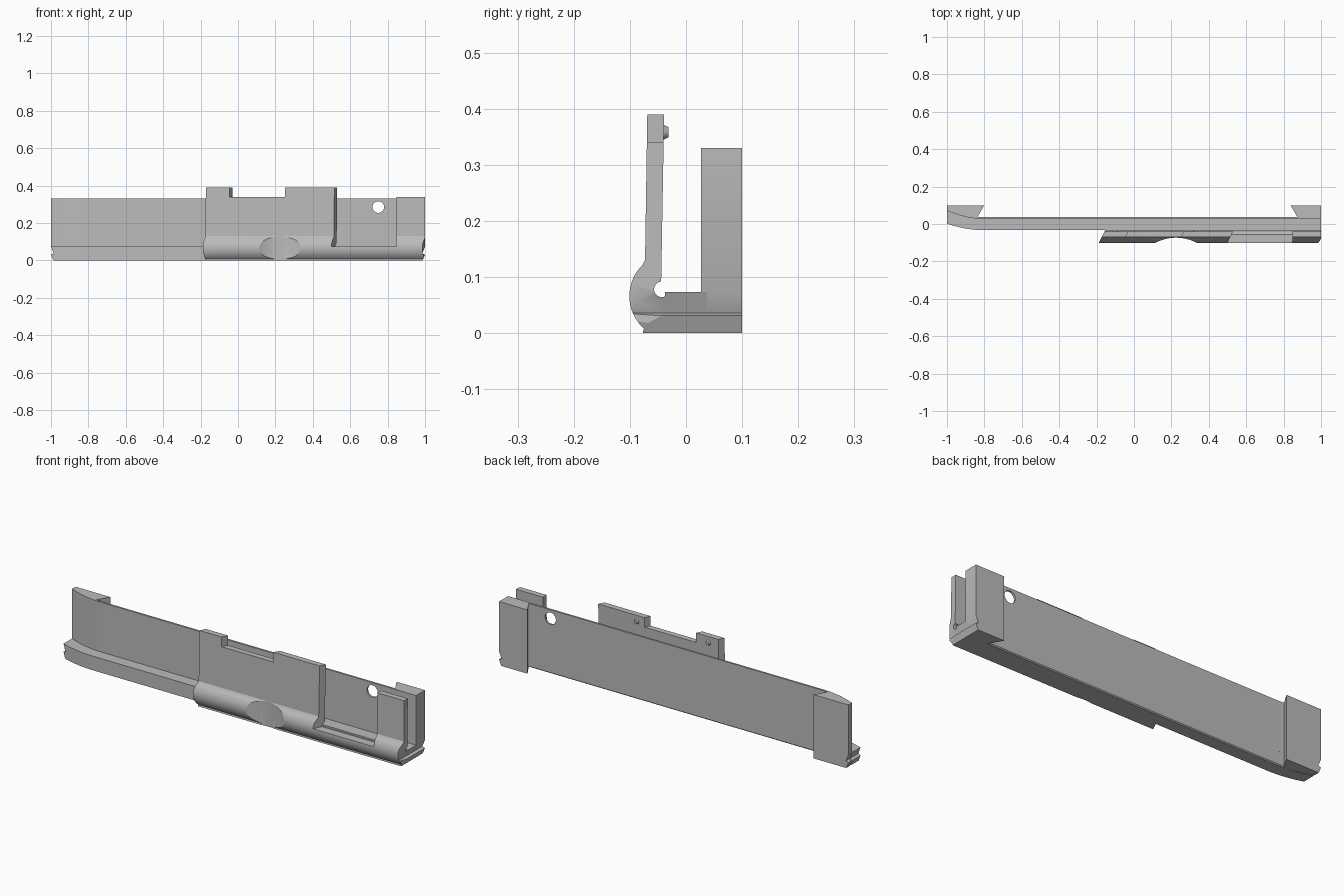
import bpy, bmesh, math
from mathutils import Matrix

cube = bpy.data.objects.get("Cube")
if cube:
    bpy.data.objects.remove(cube, do_unlink=True)

grey = bpy.data.materials.new("plain grey")
grey.use_nodes = True
grey.diffuse_color = (0.5, 0.5, 0.5, 1)
grey.node_tree.nodes["Principled BSDF"].inputs["Base Color"].default_value = (0.5, 0.5, 0.5, 1)


def finish(name, bm):
    bmesh.ops.recalc_face_normals(bm, faces=bm.faces)
    mesh = bpy.data.meshes.new(name)
    bm.to_mesh(mesh)
    bm.free()
    mesh.materials.append(grey)
    ob = bpy.data.objects.new(name, mesh)
    bpy.context.collection.objects.link(ob)
    return ob


def loft(name, rings):
    """Skin a row of matching closed rings and cap both ends."""
    bm = bmesh.new()
    rows = [[bm.verts.new(p) for p in ring] for ring in rings]
    n = len(rows[0])
    for a, b in zip(rows, rows[1:]):
        for i in range(n):
            j = (i + 1) % n
            bm.faces.new((a[i], a[j], b[j], b[i]))
    bm.faces.new(rows[0])
    bm.faces.new(rows[-1])
    return finish(name, bm)


def cylinder(name, r1, r2, depth, centre, axis_y=False):
    bm = bmesh.new()
    turn = Matrix.Rotation(-math.pi / 2 if axis_y else 0, 4, 'X')
    bmesh.ops.create_cone(bm, cap_ends=True, segments=64, radius1=r1, radius2=r2,
                          depth=depth, matrix=Matrix.Translation(centre) @ turn)
    return finish(name, bm)


def cut(ob, cutter):
    """Subtract the cutter from the object and apply it."""
    cutter.hide_render = True
    mod = ob.modifiers.new("cut", 'BOOLEAN')
    mod.operation = 'DIFFERENCE'
    mod.solver = 'EXACT'
    mod.object = cutter
    bpy.context.view_layer.objects.active = ob
    bpy.ops.object.modifier_apply(modifier=mod.name)
    bpy.data.objects.remove(cutter, do_unlink=True)


def slant(y):
    return 0.5 * (y + 0.055)


def bend(x, amount):
    """Sideways sweep of the left-hand end."""
    return amount * max(0, (-0.8 - x) / 0.2) ** 2


def gap_cutter(x0, x1, z0, slant_end=True):
    """Box through the front plate with slanted sides."""
    rings = []
    for y in (-0.15, -0.02):
        a, b = x0 + slant(y), x1 + (slant(y) if slant_end else 0)
        rings.append([(a, y, z0), (b, y, z0), (b, y, 0.5), (a, y, 0.5)])
    return loft("gap_cutter", rings)


def end_cutter(side):
    """Undercut V groove across one end of the base."""
    outline = [(1.03, 0.073), (1, 0.073), (0.985, 0.036), (1, 0.031), (0.985, -0.005), (1.03, -0.005)]
    return loft("end_cutter", [[(side * x, y, z) for x, z in outline] for y in (-0.2, 0.2)])


stations = [-1 + 0.02 * i for i in range(11)]

# Long base rail, bent at its left end
rail_section = [(-0.033, 0), (0.032, 0), (0.037, 0.005), (0.037, 0.073), (-0.033, 0.073)]
base_rail = loft("base_rail", [[(x, y + bend(x, 0.035), z) for y, z in rail_section]
                               for x in stations + [1]])

# Thin back wall with a round hole
wall_section = [(0.027, 0.07), (0.037, 0.07), (0.037, 0.33), (0.027, 0.33)]
back_wall = loft("back_wall", [[(x, y + bend(x, 0.045), z) for y, z in wall_section]
                               for x in stations + [0.88]])
cut(back_wall, cylinder("hole_cutter", 0.031, 0.031, 0.2, (0.75, 0.03, 0.285), True))

# Dovetailed end blocks
left_plan = [(x, 0.032 + bend(x, 0.045)) for x in stations[:9]] + [(-0.8, 0.1), (-1, 0.1)]
right_plan = [(0.88, 0.027), (1, 0.027), (1, 0.1), (0.837, 0.1)]
left_block, right_block = [
    loft(name, [[(x, y, z) for x, y in plan] for z in (0, 0.33)])
    for name, plan in (("left_block", left_plan), ("right_block", right_plan))]

# Front plate with a rounded foot and a relief groove behind it
cy, cz, r = -0.023, 0.066, 0.0775
foot = [(-0.077, 0)]
for i in range(1, 16):
    z = 0.13 * i / 16
    foot.append((cy - math.sqrt(r * r - (z - cz) ** 2) - 0.0005, z))
groove = [(-0.043 + 0.014 * math.cos(math.radians(a)), 0.078 + 0.014 * math.sin(math.radians(a)))
          for a in range(95, 300, 20)]
section = foot + [(-0.073, 0.13), (-0.069, 0.39), (-0.039, 0.39)] + groove
section += [(-0.037, 0.073), (-0.033, 0.073), (-0.033, 0)]
front_plate = loft("front_plate", [
    [(-0.165 + slant(y), y, z) for y, z in section],
    [(1 - 0.7 * max(0, -0.08 - y), y, z) for y, z in section]])
cut(front_plate, gap_cutter(-0.038, 0.258, 0.34))
cut(front_plate, gap_cutter(0.522, 0.847, 0.073, False))
cut(front_plate, gap_cutter(0.8, 1.2, 0.34))
cut(front_plate, cylinder("thumb_cutter", 0.235, 0.235, 0.18, (0.225, -0.308, 0.04)))

# Grooved ends
for ob, side in ((base_rail, 1), (base_rail, -1), (left_block, -1),
                 (right_block, 1), (front_plate, 1)):
    cut(ob, end_cutter(side))

# Locating pegs behind the plate
pegs = [cylinder("peg", 0.015, 0.009, 0.012, (x, -0.037, 0.358), True) for x in (-0.1, 0.31)]

# Smooth curves, keep edges sharp
bpy.ops.object.select_all(action='DESELECT')
for ob in [base_rail, back_wall, left_block, right_block, front_plate] + pegs:
    ob.select_set(True)
bpy.context.view_layer.objects.active = front_plate
bpy.ops.object.shade_smooth_by_angle(angle=math.radians(25))
